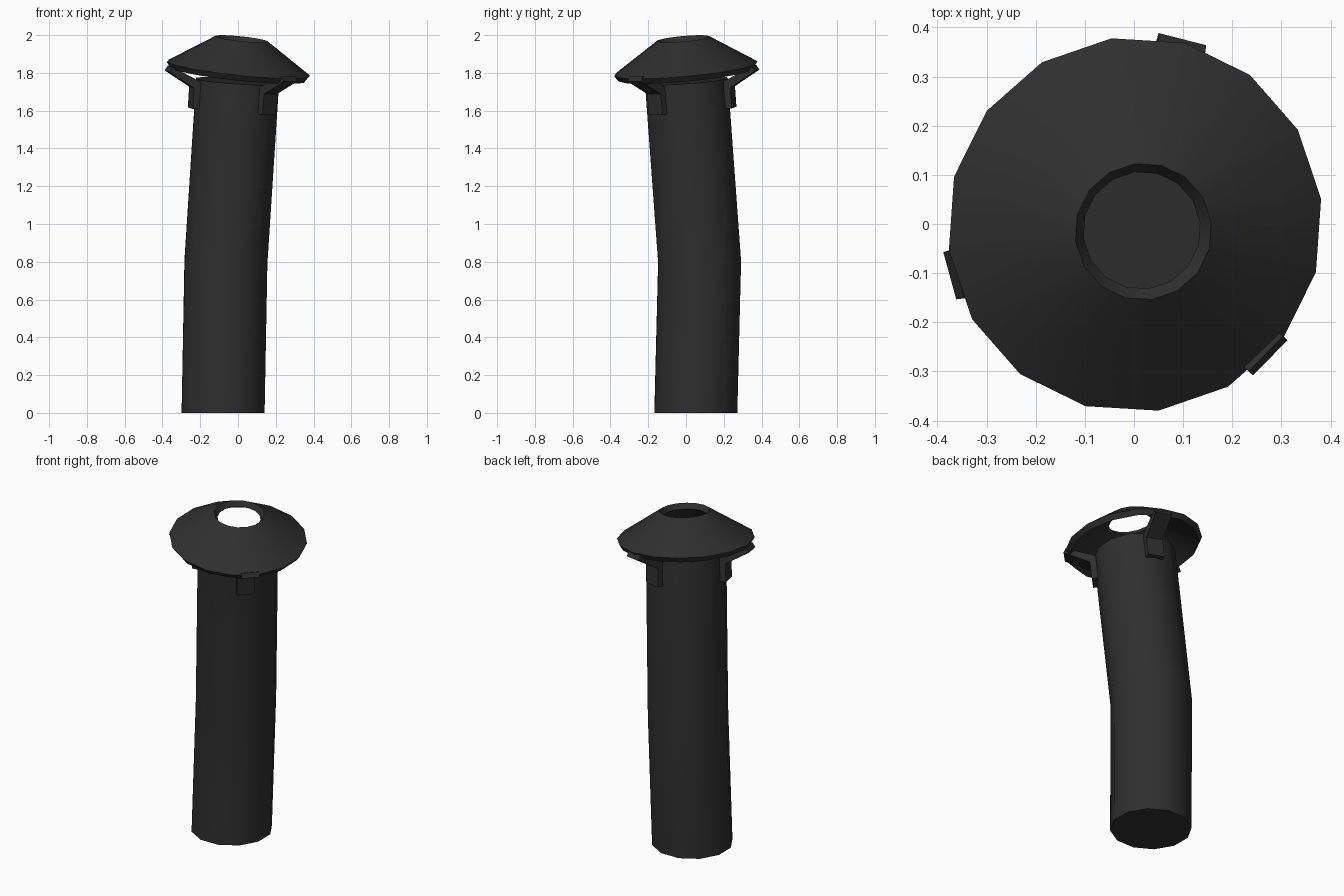
import bpy, bmesh, math
from mathutils import Matrix, Vector

if "Cube" in bpy.data.objects:
    bpy.data.objects.remove(bpy.data.objects["Cube"], do_unlink=True)

TURN = math.radians(15.5)   # shared spin of pipe, cap and brackets

mat = bpy.data.materials.new("charcoal_metal")
mat.use_nodes = True
mat.diffuse_color = (0.028, 0.028, 0.028, 1)
bsdf = next(n for n in mat.node_tree.nodes if n.type == 'BSDF_PRINCIPLED')
bsdf.inputs["Base Color"].default_value = mat.diffuse_color
bsdf.inputs["Roughness"].default_value = 0.7


def frame(centre, axis):
    """Matrix at centre with local z leaning along axis, without twist."""
    turn = Vector((0, 0, 1)).rotation_difference(Vector(axis))
    return Matrix.Translation(centre) @ turn.to_matrix().to_4x4()


def ring(bm, matrix, radius, z, sides, start):
    angles = [start + math.tau * i / sides for i in range(sides)]
    return [bm.verts.new(matrix @ Vector((radius * math.cos(a), radius * math.sin(a), z)))
            for a in angles]


def bridge(bm, low, high):
    n = len(low)
    for i in range(n):
        j = (i + 1) % n
        bm.faces.new((low[i], low[j], high[j], high[i]))


def finish(bm, name, smooth=True):
    bmesh.ops.recalc_face_normals(bm, faces=bm.faces)
    mesh = bpy.data.meshes.new(name)
    bm.to_mesh(mesh)
    bm.free()
    mesh.materials.append(mat)
    obj = bpy.data.objects.new(name, mesh)
    bpy.context.collection.objects.link(obj)
    if smooth:
        bpy.ops.object.select_all(action='DESELECT')
        obj.select_set(True)
        bpy.context.view_layer.objects.active = obj
        bpy.ops.object.shade_smooth_by_angle(angle=math.radians(35))
    return obj


# Pipe: three rings, slightly bent in the middle, closed at both ends
pipe_top = frame((-0.002, 0.002, 1.757), (0.065, -0.073, 1))
sections = [
    frame((-0.079, 0.052, 0), (0, 0, 1)),
    frame((-0.064, 0.072, 0.8), (0.042, -0.025, 1)),
    pipe_top,
]
bm = bmesh.new()
rings = [ring(bm, m, 0.227, 0, 12, TURN) for m in sections]
for low, high in zip(rings, rings[1:]):
    bridge(bm, low, high)
bm.faces.new(rings[0][::-1])
bm.faces.new(rings[-1])
finish(bm, "pipe")

# Rain cap: thick open cone shell, tilted a little more than the pipe
cap_frame = frame((0.002, -0.001, 1.822), (0.107, -0.092, 1))
shell = [(0.384, 0), (0.14, 0.16), (0.12, 0.13), (0.364, -0.03)]
bm = bmesh.new()
rings = [ring(bm, cap_frame, r, z, 16, TURN - math.radians(8)) for r, z in shell]
for i in range(len(rings)):
    bridge(bm, rings[i], rings[(i + 1) % len(rings)])
finish(bm, "rain_cap")

# Brackets: bent straps from the pipe wall up to the cap rim
profile = [(0.215, -0.155), (0.25, -0.155), (0.25, -0.045),
           (0.39, 0.035), (0.375, 0.062), (0.215, -0.01)]
for k in range(3):
    spin = Matrix.Rotation(TURN + math.radians(60 + 120 * k), 4, 'Z')
    bm = bmesh.new()
    sides = [[bm.verts.new(pipe_top @ spin @ Vector((r, y, z))) for r, z in profile]
             for y in (-0.05, 0.05)]
    bridge(bm, *sides)
    # Each strap side is split at the bend into two quads
    for s in sides:
        bm.faces.new((s[0], s[1], s[2], s[5]))
        bm.faces.new((s[2], s[3], s[4], s[5]))
    finish(bm, f"bracket_{k + 1}", smooth=False)
